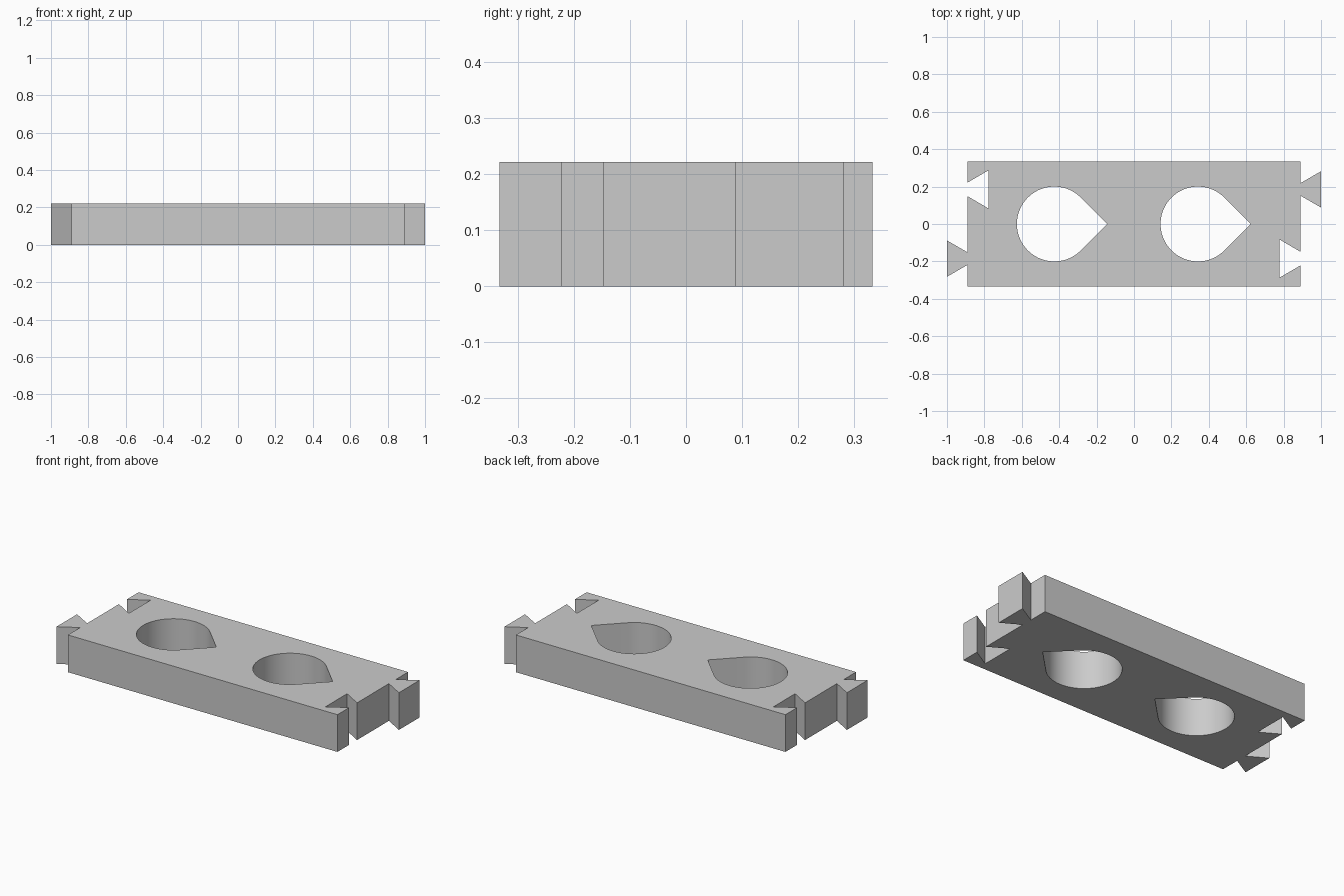
import bpy, bmesh, math

cube = bpy.data.objects.get("Cube")
if cube:
    bpy.data.objects.remove(cube, do_unlink=True)

HALF_X, HALF_Y, HEIGHT = 0.889, 0.333, 0.222
DEPTH, JOINT_Y = 0.111, 0.185      # dovetail length and offset
RADIUS = 0.2                       # teardrop hole radius

# Plain grey material
grey = bpy.data.materials.new("plain_grey")
grey.use_nodes = True
colour = (0.6, 0.6, 0.6, 1)
grey.diffuse_color = colour
grey.node_tree.nodes["Principled BSDF"].inputs["Base Color"].default_value = colour


def dovetail(y, neck, wide, depth):
    """Points of one dovetail going up the right-hand end; negative depth is a socket."""
    return [(HALF_X, y - neck), (HALF_X + depth, y - wide),
            (HALF_X + depth, y + wide), (HALF_X, y + neck)]


def teardrop(cx):
    """Round hole with a right-angled point towards +x."""
    steps = 64
    arc = [math.pi / 4 + 1.5 * math.pi * i / steps for i in range(steps + 1)]
    points = [(cx + RADIUS * math.cos(a), RADIUS * math.sin(a)) for a in arc]
    return points + [(cx + RADIUS * math.sqrt(2), 0)]


# Outline: one end with socket and tail, repeated by a half turn
right_end = ([(HALF_X, -HALF_Y)]
             + dovetail(-JOINT_Y, 0.037, 0.102, -DEPTH)
             + dovetail(JOINT_Y, 0.033, 0.097, DEPTH)
             + [(HALF_X, HALF_Y)])
outline = right_end + [(-x, -y) for x, y in right_end]

# Fill the outline around the holes and extrude it upwards
bm = bmesh.new()
edges = []
for loop in (outline, teardrop(-0.426), teardrop(0.342)):
    verts = [bm.verts.new((x, y, 0)) for x, y in loop]
    edges += [bm.edges.new((v, verts[i - 1])) for i, v in enumerate(verts)]
bmesh.ops.triangle_fill(bm, edges=edges, use_beauty=True, normal=(0, 0, 1))
top = bmesh.ops.extrude_face_region(bm, geom=bm.faces[:])["geom"]
bmesh.ops.translate(bm, vec=(0, 0, HEIGHT),
                    verts=[g for g in top if isinstance(g, bmesh.types.BMVert)])
bmesh.ops.recalc_face_normals(bm, faces=bm.faces[:])

mesh = bpy.data.meshes.new("connector_plate")
bm.to_mesh(mesh)
bm.free()
mesh.materials.append(grey)
plate = bpy.data.objects.new("connector_plate", mesh)
bpy.context.collection.objects.link(plate)

# Smooth hole walls, sharp edges elsewhere
bpy.ops.object.select_all(action='DESELECT')
plate.select_set(True)
bpy.context.view_layer.objects.active = plate
bpy.ops.object.shade_smooth_by_angle(angle=math.radians(30))
